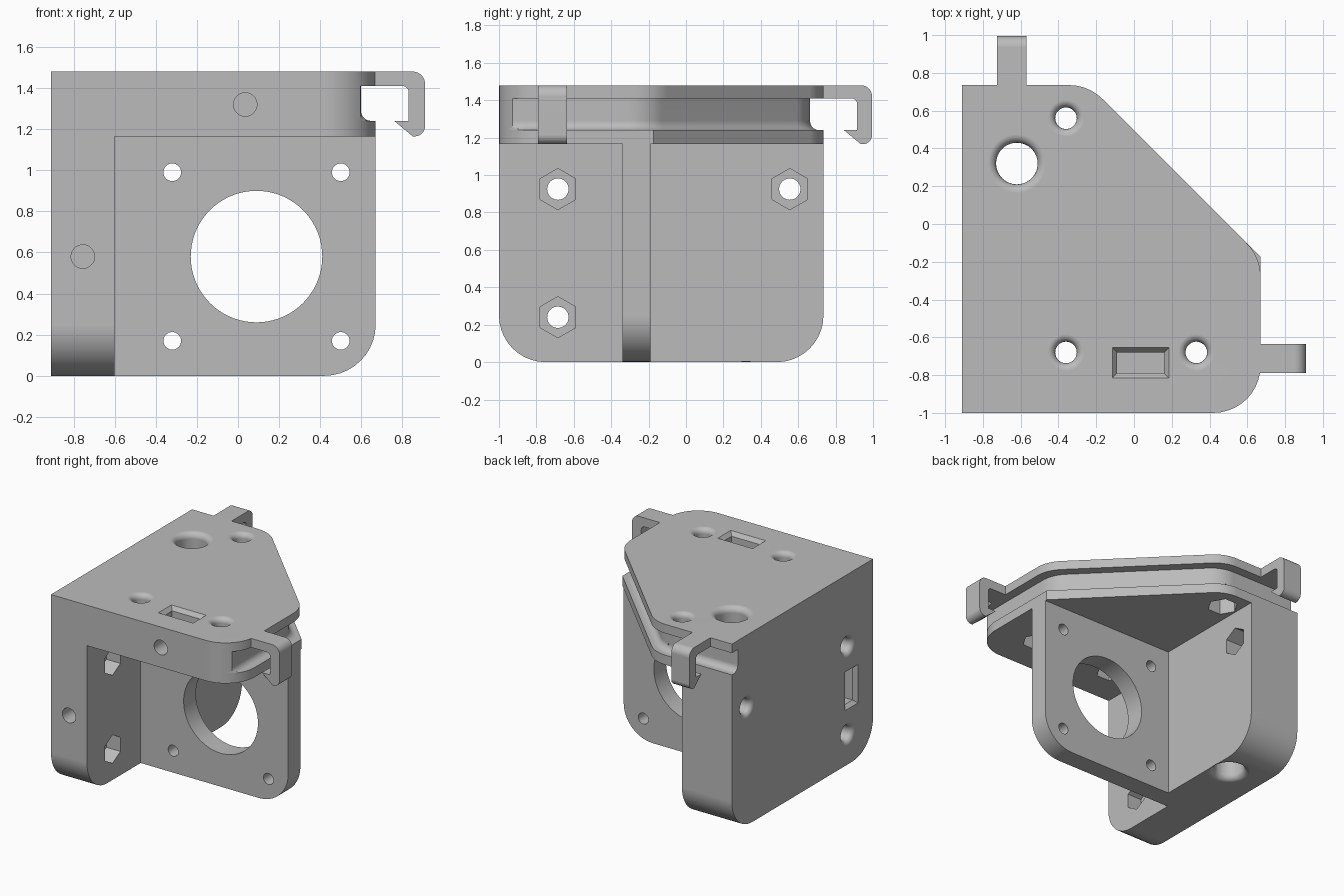
import bpy, bmesh
from math import sin, cos, tan, pi, sqrt
from mathutils import Vector

cube = bpy.data.objects.get("Cube")
if cube:
    bpy.data.objects.remove(cube, do_unlink=True)

X, Y, Z = Vector((1, 0, 0)), Vector((0, 1, 0)), Vector((0, 0, 1))
# Frames: two in-plane axes and the outward direction
TOP, BOTTOM, FRONT, SIDE = (X, Y, Z), (X, -Y, -Z), (X, Z, -Y), (Z, Y, -X)


def loft(name, rings, frame):
    """Closed solid through (points, height) rings laid out in a frame."""
    u, v, n = frame
    bm = bmesh.new()
    loops = [[bm.verts.new(u * p[0] + v * p[1] + n * h) for p in pts] for pts, h in rings]
    count = len(loops[0])
    for a, b in zip(loops, loops[1:]):
        for i in range(count):
            j = (i + 1) % count
            bm.faces.new((a[i], a[j], b[j], b[i]))
    bm.faces.new(loops[0])
    bm.faces.new(loops[-1])
    bmesh.ops.recalc_face_normals(bm, faces=bm.faces)
    mesh = bpy.data.meshes.new(name)
    bm.to_mesh(mesh)
    bm.free()
    obj = bpy.data.objects.new(name, mesh)
    bpy.context.collection.objects.link(obj)
    return obj


def prism(name, pts, low, high, frame):
    return loft(name, [(pts, low), (pts, high)], frame)


def rounded(corners, steps=10):
    """Polygon from (x, y, radius) corners."""
    out = []
    for i, (x, y, r) in enumerate(corners):
        p = Vector((x, y))
        if r == 0:
            out.append(p)
            continue
        a = (Vector(corners[i - 1][:2]) - p).normalized()
        b = (Vector(corners[(i + 1) % len(corners)][:2]) - p).normalized()
        half = a.angle(b) / 2
        centre = p + (a + b).normalized() * (r / sin(half))
        start, end = p + a * (r / tan(half)) - centre, p + b * (r / tan(half)) - centre
        sweep = pi - 2 * half
        for k in range(steps + 1):
            t = k / steps
            out.append(centre + (start * sin((1 - t) * sweep) + end * sin(t * sweep)) / sin(sweep))
    return out


def ring(cx, cy, r, sides=48):
    return [(cx + r * cos(2 * pi * k / sides), cy + r * sin(2 * pi * k / sides))
            for k in range(sides)]


def bore(cx, cy, r, surface, depth, frame, flare=0.0):
    """Round cutter, with an optional rounded mouth at the surface."""
    rings = [(ring(cx, cy, r + flare), surface + 0.05)]
    if flare:
        for k in range(6):
            t = k / 5 * pi / 2
            rings.append((ring(cx, cy, r + flare * (1 - sin(t))),
                          surface - flare * (1 - cos(t))))
    rings.append((ring(cx, cy, r), surface - depth))
    return loft("cutter", rings, frame)


def slot(cx, cy, surface, frame):
    """Blind rectangular pocket with a flared mouth."""
    def rect(e):
        a, b = 0.125 + e, 0.055 + e
        return [(cx - a, cy - b), (cx + a, cy - b), (cx + a, cy + b), (cx - a, cy + b)]
    return loft("cutter", [(rect(0.025), surface + 0.02), (rect(0.025), surface),
                           (rect(0), surface - 0.03), (rect(0), surface - 0.24)], frame)


def combine(target, other, operation):
    mod = target.modifiers.new("join", 'BOOLEAN')
    mod.operation, mod.object, mod.solver = operation, other, 'EXACT'
    bpy.ops.object.select_all(action='DESELECT')
    bpy.context.view_layer.objects.active = target
    target.select_set(True)
    bpy.ops.object.modifier_apply(modifier=mod.name)
    bpy.data.objects.remove(other, do_unlink=True)


LEFT, RIGHT, BACK, HIGH, R = 0.91, 0.67, 0.735, 1.48, 0.25


def outline(inset, corner):
    """Top plate outline, inset along the left, diagonal and back edges."""
    x, y = RIGHT - inset, BACK - inset
    diagonal = 0.495 - inset * sqrt(2)
    pts = rounded([(-LEFT, -1, 0), (RIGHT, -1, R), (RIGHT, -0.6, 0), (x, -0.5, 0),
                   (x, diagonal - x, corner), (diagonal - y, y, R), (-LEFT, y, 0)])
    return [(min(p[0], x), p[1]) for p in pts]


# Top plate: lower lip, recessed core with rounded foot, upper lip
bracket = prism("corner_bracket", outline(0, 0), 1.165, 1.24, TOP)
core = [(outline(0.022, R), 1.19)]
for k in range(6):
    t = k / 5 * pi / 2
    core.append((outline(0.022 + 0.05 * sin(t), R), 1.24 + 0.05 * (1 - cos(t))))
core.append((outline(0.072, R), 1.45))
parts = [loft("core", core, TOP), prism("upper_lip", outline(0, R), 1.41, HIGH, TOP)]

# Side wall, thicker behind the motor plate
parts.append(prism("side_wall", rounded([(1.2, -1, 0), (0, -1, R), (0, BACK, R), (1.2, BACK, 0)]),
                   0.6, LEFT, SIDE))
parts.append(prism("thick_wall", rounded([(1.2, -0.3, 0), (0, -0.3, 0), (0, BACK, R), (1.2, BACK, 0)]),
                   0.48, 0.7, SIDE))

# Motor plate
parts.append(prism("motor_plate", rounded([(-0.7, 0, 0), (RIGHT, 0, R), (RIGHT, 1.2, 0), (-0.7, 1.2, 0)]),
                   0.19, 0.34, FRONT))

# Hooked clips on the left and back edges
hook = rounded([(0.64, HIGH, 0), (0.91, HIGH, 0.06), (0.91, 1.165, 0.05), (0.85, 1.165, 0),
                (0.76, 1.24, 0), (0.83, 1.24, 0), (0.83, 1.41, 0.03), (0.64, 1.41, 0)])
parts.append(prism("left_clip", hook, 0.635, 0.79, FRONT))
parts.append(prism("back_clip", [(z, x + 0.085) for x, z in hook], 0.57, 0.725, SIDE))
for part in parts:
    combine(bracket, part, 'UNION')

# Bolt holes with flared mouths and hexagonal nut traps
cutters = []
top_bolts = [(-0.36, -0.68), (0.33, -0.68), (-0.36, 0.56)]
side_bolts = [(0.24, -0.685), (0.925, -0.685), (0.925, 0.555)]
for bolts, frame, surface in ((top_bolts, TOP, HIGH), (side_bolts, SIDE, LEFT)):
    for u, v in bolts:
        cutters.append(bore(u, v, 0.057, surface, 0.5, frame, 0.04))
        cutters.append(prism("cutter", ring(u, v, 0.11, 6), surface - 0.52, surface - 0.19, frame))

# Vertical rod hole, flared at both ends
cutters.append(bore(-0.62, 0.32, 0.11, HIGH, 1.6, TOP, 0.045))
cutters.append(bore(-0.62, -0.32, 0.109, 0, 0.2, BOTTOM, 0.046))

# Motor opening and screw holes
cutters.append(prism("cutter", ring(0.09, 0.58, 0.32, 72), 0.1, 0.4, FRONT))
for sx in (-1, 1):
    for sz in (-1, 1):
        cutters.append(prism("cutter", ring(0.09 + sx * 0.41, 0.58 + sz * 0.41, 0.043, 32),
                             0.1, 0.4, FRONT))

# Pockets and the cross holes leading to them
cutters.append(slot(0.035, -0.735, HIGH, TOP))
cutters.append(slot(0.58, -0.735, LEFT, SIDE))
cutters.append(bore(0.035, 1.32, 0.057, 1, 0.3, FRONT))
cutters.append(bore(-0.755, 0.58, 0.057, 1, 0.3, FRONT))
for cutter in cutters:
    combine(bracket, cutter, 'DIFFERENCE')

# Plain grey finish
grey = bpy.data.materials.new("plain_grey")
grey.use_nodes = True
colour = (0.5, 0.5, 0.5, 1)
grey.diffuse_color = colour
grey.node_tree.nodes["Principled BSDF"].inputs["Base Color"].default_value = colour
bracket.data.materials.clear()
bracket.data.materials.append(grey)

bpy.ops.object.select_all(action='DESELECT')
bpy.context.view_layer.objects.active = bracket
bracket.select_set(True)
bpy.ops.object.shade_smooth_by_angle(angle=pi / 6)
weighted = bracket.modifiers.new("even_shading", 'WEIGHTED_NORMAL')
weighted.keep_sharp = True
